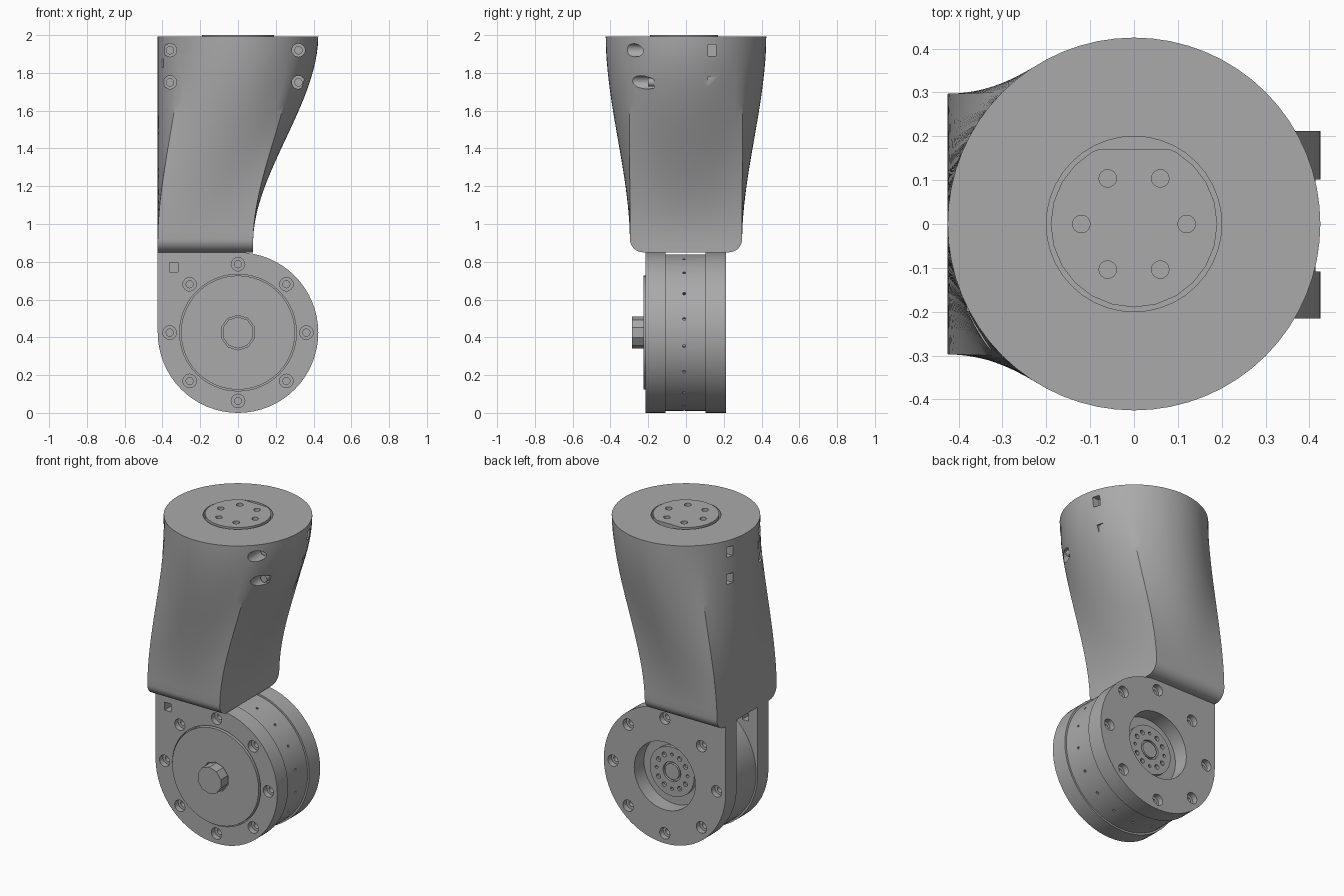
import bpy, bmesh, math
from mathutils import Matrix

if "Cube" in bpy.data.objects:
    bpy.data.objects.remove(bpy.data.objects["Cube"], do_unlink=True)

# Single grey material
grey = bpy.data.materials.new("plain_grey")
grey.use_nodes = True
COLOUR = (0.4, 0.4, 0.4, 1)
grey.diffuse_color = COLOUR
grey.node_tree.nodes["Principled BSDF"].inputs["Base Color"].default_value = COLOUR

R = 0.425          # outer radius of motor and limb
CZ = 0.425         # motor axis height
TOP = 1.993        # limb top
TURN = {"X": Matrix.Rotation(math.pi / 2, 4, "Y"),
        "Y": Matrix.Rotation(math.pi / 2, 4, "X"),
        "Z": Matrix.Identity(4)}


def finish(name, bm):
    bmesh.ops.recalc_face_normals(bm, faces=bm.faces)
    mesh = bpy.data.meshes.new(name)
    bm.to_mesh(mesh)
    bm.free()
    obj = bpy.data.objects.new(name, mesh)
    bpy.context.collection.objects.link(obj)
    mesh.materials.append(grey)
    return obj


def rod(bm, r, axis, loc, a, b, segs=24):
    """Cylinder spanning a..b along axis; loc gives the other two coordinates."""
    k = "XYZ".index(axis)
    centre = list(loc)
    centre.insert(k, (a + b) / 2)
    bmesh.ops.create_cone(bm, cap_ends=True, segments=segs, radius1=r, radius2=r,
                          depth=abs(b - a),
                          matrix=Matrix.Translation(centre) @ TURN[axis])


def box(bm, loc, size):
    bmesh.ops.create_cube(bm, size=1, matrix=Matrix.Translation(loc) @ Matrix.Diagonal((*size, 1)))


def cylinder(name, *args, **kw):
    bm = bmesh.new()
    rod(bm, *args, **kw)
    return finish(name, bm)


def cut(obj, build):
    """Subtract the shapes made by build(bm)."""
    bm = bmesh.new()
    build(bm)
    tool = finish("cutter", bm)
    tool.hide_render = True
    mod = obj.modifiers.new("cut", "BOOLEAN")
    mod.operation, mod.solver, mod.object = "DIFFERENCE", "EXACT", tool
    bpy.context.view_layer.objects.active = obj
    bpy.ops.object.modifier_apply(modifier=mod.name)
    bpy.data.objects.remove(tool, do_unlink=True)


def ring(n, r, cx=0, cy=0, start=0):
    step = 2 * math.pi / n
    return [(cx + r * math.cos(start + i * step), cy + r * math.sin(start + i * step))
            for i in range(n)]


# Limb: loft from a rectangle at the bottom to a circle at the top
def section(z):
    t = min(max((z - 0.9) / 1.1, 0), 1)
    w = t * t * (3 - 2 * t)
    fillet = 0.07
    drop = max(0, 1 - (z - 0.85) / fillet)
    hy = 0.297 - fillet * (1 - math.sqrt(max(0, 1 - drop * drop)))
    pts = []
    for i in range(64):
        a = -math.pi / 4 + i * math.pi / 32
        c, s = math.cos(a), math.sin(a)
        m = max(abs(c), abs(s))
        rx, ry = -0.1725 + 0.2525 * c / m, hy * s / m
        pts.append((rx + (R * c - rx) * w, ry + (R * s - ry) * w, z))
    return pts


levels = [0.85 + 0.07 * (1 - math.cos(i * math.pi / 16)) for i in range(9)]
levels += [0.92 + (TOP - 0.92) * i / 24 for i in range(1, 25)]
bm = bmesh.new()
rows = [[bm.verts.new(p) for p in section(z)] for z in levels]
for low, high in zip(rows, rows[1:]):
    for i in range(64):
        j = (i + 1) % 64
        bm.faces.new((low[i], low[j], high[j], high[i]))
bm.faces.new(rows[0][::-1])
bm.faces.new(rows[-1])
limb = finish("limb_shell", bm)

screws = [(x, z) for x in (-0.36, 0.32) for z in (1.75, 1.92)]


def limb_cuts(bm):
    rod(bm, 0.2, "Z", (0, 0), 1.9, 2.1, 40)
    for x, z in screws:
        rod(bm, 0.035, "Y", (x, z), -0.6, -0.17)
        # square nut pockets on both sides
        box(bm, (math.copysign(0.42, x), 0.138, z), (0.12, 0.044, 0.062))
    box(bm, (-0.4, -0.15, 1.85), (0.06, 0.025, 0.045))


cut(limb, limb_cuts)

# Screws deep in the limb bores
bm = bmesh.new()
for x, z in screws:
    rod(bm, 0.022, "Y", (x, z), -0.2, -0.16)
screw_heads = finish("limb_screws", bm)

# Top output flange with a flat at the back
flange = cylinder("top_flange", 0.19, "Z", (0, 0), 1.88, 2.0, 24)


def flange_cuts(bm):
    box(bm, (0, 0.22, 1.96), (0.5, 0.1, 0.12))
    for p in ring(6, 0.12):
        rod(bm, 0.02, "Z", p, 1.94, 2.1, 16)


cut(flange, flange_cuts)


# Motor plates: round outline with one square corner
def plate(name, y0, y1):
    outline = [(R * math.cos(a), CZ + R * math.sin(a))
               for a in (math.pi / 2 - i * math.pi / 32 for i in range(49))]
    outline.append((-R, CZ + R))
    bm = bmesh.new()
    face = bm.faces.new([bm.verts.new((x, y0, z)) for x, z in outline])
    out = bmesh.ops.extrude_face_region(bm, geom=[face])
    verts = [v for v in out["geom"] if isinstance(v, bmesh.types.BMVert)]
    bmesh.ops.translate(bm, verts=verts, vec=(0, y1 - y0, 0))
    return finish(name, bm)


bolts = ring(8, 0.362, 0, CZ)
front = plate("front_plate", -0.215, -0.108)
back = plate("back_plate", 0.102, 0.212)
for obj, face, inward in ((front, -0.215, 1), (back, 0.212, -1)):
    for r, depth in ((0.036, 0.035), (0.019, 0.075)):
        def bolt_cuts(bm):
            for p in bolts:
                rod(bm, r, "Y", p, face - inward * 0.05, face + inward * depth, 16)
        cut(obj, bolt_cuts)


def front_cuts(bm):
    rod(bm, 0.309, "Y", (0, CZ), -0.3, -0.19, 48)
    box(bm, (-0.34, -0.16, 0.77), (0.044, 0.2, 0.05))


cut(front, front_cuts)
cut(back, lambda bm: rod(bm, 0.213, "Y", (0, CZ), 0.05, 0.3, 40))

# Central drum with pin holes around the rim
drum = cylinder("motor_drum", 0.414, "Y", (0, CZ), -0.13, 0.115, segs=64)


def pin_cuts(bm):
    for i in range(12):
        a = math.radians(-110 + i * 20)
        at = Matrix.Translation((0, -0.01, CZ)) @ Matrix.Rotation(-a, 4, "Y")
        bmesh.ops.create_cone(bm, cap_ends=True, segments=10, radius1=0.008, radius2=0.008,
                              depth=0.06, matrix=at @ Matrix.Translation((0.41, 0, 0)) @ TURN["X"])


cut(drum, pin_cuts)

# Front cap and faceted hub
cap = cylinder("front_cap", 0.302, "Y", (0, CZ), -0.225, -0.185, segs=48)
cut(cap, lambda bm: rod(bm, 0.092, "Y", (0, CZ), -0.3, -0.21, 10))
hub = cylinder("front_hub", 0.084, "Y", (0, CZ), -0.286, -0.2, segs=10)

# Back output disc, recessed in the plate
disc = cylinder("back_output_disc", 0.155, "Y", (0, CZ), 0.1, 0.14, segs=40)


def disc_cuts(bm):
    rod(bm, 0.062, "Y", (0, CZ), 0.125, 0.2, 24)
    for i, p in enumerate(ring(12, 0.108, 0, CZ)):
        rod(bm, 0.015 if i % 3 else 0.01, "Y", p, 0.12, 0.2, 12)


cut(disc, disc_cuts)
boss = cylinder("back_centre_boss", 0.05, "Y", (0, CZ), 0.11, 0.14)

# Smooth curved walls, keep edges crisp
bpy.ops.object.select_all(action="DESELECT")
for obj in (limb, screw_heads, flange, front, back, drum, cap, disc, boss):
    obj.select_set(True)
bpy.context.view_layer.objects.active = limb
bpy.ops.object.shade_smooth_by_angle(angle=math.radians(30))
